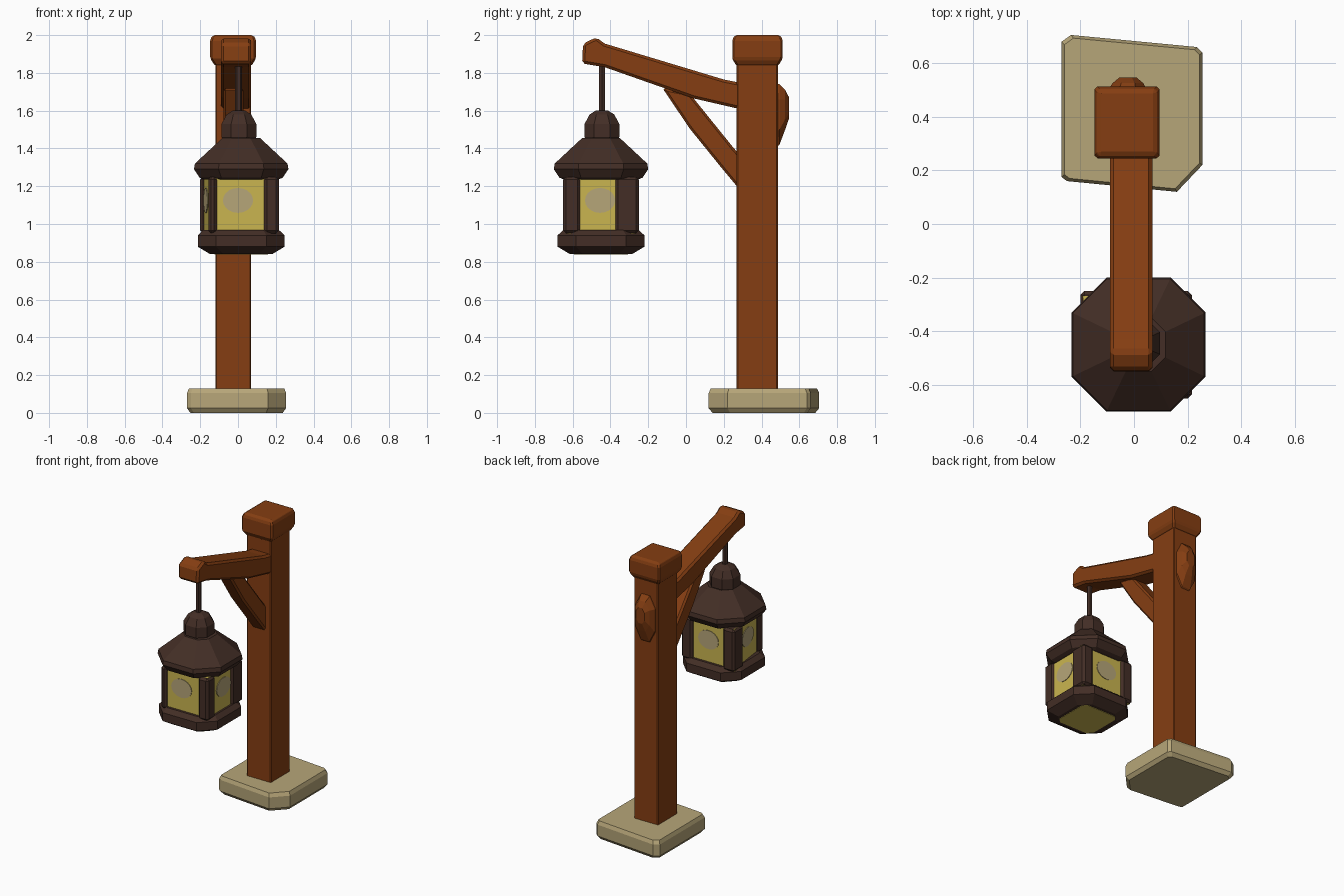
import bpy, bmesh, math
from mathutils import Vector

if "Cube" in bpy.data.objects:
    bpy.data.objects.remove(bpy.data.objects["Cube"])


def material(name, rgb):
    m = bpy.data.materials.new(name)
    m.diffuse_color = (*rgb, 1)
    m.use_nodes = True
    m.node_tree.nodes["Principled BSDF"].inputs["Base Color"].default_value = m.diffuse_color
    return m


WOOD = material("brown wood", (0.235, 0.048, 0.006))
IRON = material("dark iron", (0.056, 0.027, 0.019))
GLASS = material("yellow glass", (0.59, 0.46, 0.08))
STONE = material("pale stone", (0.47, 0.38, 0.19))


def loft(name, rings, mat, bevel=0):
    """Join rings of equal point count into a closed solid."""
    bm = bmesh.new()
    vs = [[bm.verts.new(p) for p in r] for r in rings]
    n = len(rings[0])
    for a, b in zip(vs, vs[1:]):
        for i in range(n):
            j = (i + 1) % n
            bm.faces.new((a[i], a[j], b[j], b[i]))
    bm.faces.new(vs[0])
    bm.faces.new(vs[-1])
    bmesh.ops.recalc_face_normals(bm, faces=bm.faces)
    me = bpy.data.meshes.new(name)
    bm.to_mesh(me)
    bm.free()
    me.materials.append(mat)
    ob = bpy.data.objects.new(name, me)
    bpy.context.collection.objects.link(ob)
    if bevel:
        mod = ob.modifiers.new("bevel", 'BEVEL')
        mod.width = bevel
        mod.segments = 1
        mod.limit_method = 'ANGLE'
    return ob


def rect(x0, x1, y0, y1, z, inset=0):
    x0, x1, y0, y1 = x0 + inset, x1 - inset, y0 + inset, y1 - inset
    return [(x0, y0, z), (x1, y0, z), (x1, y1, z), (x0, y1, z)]


def octagon(cx, cy, h, c, z):
    """Square of half size h with corners cut by c."""
    k = h - c
    pts = [(-k, -h), (k, -h), (h, -k), (h, k), (k, h), (-k, h), (-h, k), (-h, -k)]
    return [(cx + x, cy + y, z) for x, y in pts]


def side_profile(name, pts, x0, x1, mat, bevel):
    return loft(name, [[(x, y, z) for y, z in pts] for x in (x0, x1)], mat, bevel)


# Stone foot: uneven slab with one cut corner
slab = [(-0.25, 0.16), (0.16, 0.12), (0.255, 0.22), (0.255, 0.64), (0.235, 0.66),
        (-0.235, 0.705), (-0.27, 0.68), (-0.27, 0.175)]
mid = Vector((-0.01, 0.41))
loft("stone_foot", [[(mid.x + (x - mid.x) * s, mid.y + (y - mid.y) * s, z) for x, y in slab]
                    for z, s in ((0, 0.93), (0.025, 1), (0.105, 1), (0.13, 0.96))], STONE)

# Upright post and its flared cap
P = (-0.12, 0.07, 0.268, 0.486)
C = (-0.147, 0.095, 0.245, 0.512)
loft("post", [rect(*P, 0.1), rect(*P, 1.9)], WOOD, 0.006)
loft("post_cap", [rect(*P, 1.835), rect(*C, 1.875), rect(*C, 1.98), rect(*C, 2.0, 0.015)], WOOD, 0.01)

# Sloping arm, diagonal brace and the peg at the back
side_profile("arm", [(-0.55, 1.85), (-0.43, 1.83), (0.04, 1.665), (0.30, 1.605), (0.30, 1.745),
                     (0.2, 1.765), (-0.43, 1.955), (-0.475, 1.988), (-0.545, 1.955)],
             -0.09, 0.069, WOOD, 0.014)
side_profile("brace", [(-0.125, 1.72), (0.02, 1.505), (0.19, 1.295), (0.29, 1.175),
                       (0.29, 1.36), (0.25, 1.405), (0.02, 1.69)], -0.078, 0.03, WOOD, 0.012)


def peg_ring(y, x0, x1, z0, z1):
    xm, zc = (x1 - x0) * 0.28, (z1 - z0) * 0.25
    return [(x0, y, z0 + zc), (x0 + xm, y, z0), (x1 - xm, y, z0), (x1, y, z0 + zc),
            (x1, y, z1 - zc), (x1 - xm, y, z1), (x0 + xm, y, z1), (x0, y, z1 - zc)]


loft("back_peg", [peg_ring(0.46, -0.1, 0.05, 1.39, 1.75), peg_ring(0.495, -0.1, 0.05, 1.42, 1.74),
                  peg_ring(0.525, -0.08, 0.035, 1.5, 1.71), peg_ring(0.546, -0.055, 0.01, 1.56, 1.67)], WOOD)

# Lantern hanger, knob, roof and bottom rim
LX, LY = 0.017, -0.45
loft("hanger_rod", [[(0.003 + 0.018 * math.cos(i * math.pi / 3), -0.445 + 0.018 * math.sin(i * math.pi / 3), z)
                     for i in range(6)] for z in (1.57, 1.87)], IRON)
loft("lantern_knob", [octagon(0.005, -0.445, h, h * 0.55, z) for h, z in
                      ((0.075, 1.43), (0.092, 1.46), (0.092, 1.53), (0.065, 1.58), (0.03, 1.602))], IRON)
loft("lantern_roof", [octagon(LX, LY, h, h * 0.52, z) for h, z in
                      ((0.195, 1.235), (0.22, 1.245), (0.25, 1.29), (0.245, 1.32), (0.1, 1.455))], IRON)
loft("lantern_rim", [octagon(LX, LY, h, h * 0.42, z) for h, z in
                     ((0.165, 0.841), (0.23, 0.88), (0.23, 0.94), (0.2, 0.968))], IRON)
loft("bottom_glass", [octagon(LX, LY, 0.142, 0.03, z) for z in (0.838, 0.845)], GLASS)

# Glass body: left pane is angled a little
corners = [(-0.145, -0.632), (0.203, -0.632), (0.203, -0.268), (-0.192, -0.268)]
loft("glass_body", [[(x, y, z) for x, y in corners] for z in (0.95, 1.25)], GLASS)

# Corner posts of the lantern
for name, x0, x1, y0, y1 in (("front_left", -0.157, -0.112, -0.65, -0.56),
                             ("front_right", 0.138, 0.216, -0.65, -0.56),
                             ("back_right", 0.13, 0.216, -0.375, -0.25),
                             ("back_left", -0.2, -0.11, -0.365, -0.25)):
    loft("lantern_post_" + name, [rect(x0, x1, y0, y1, z) for z in (0.95, 1.25)], IRON, 0.015)

# Pale oval spot on every pane
spots = (("front", (0.0, -0.632), (0, -1)), ("right", (0.203, -0.455), (1, 0)),
         ("back", (0.01, -0.268), (0, 1)), ("left", (-0.1685, -0.45), (-0.992, -0.127)))
for name, c, nrm in spots:
    rings = []
    for off in (-0.003, 0.004):
        rings.append([])
        for i in range(20):
            a = i * math.tau / 20
            u = 0.08 * math.cos(a)
            rings[-1].append((c[0] + nrm[0] * off - nrm[1] * u, c[1] + nrm[1] * off + nrm[0] * u,
                              1.125 + 0.066 * math.sin(a)))
    loft("pane_spot_" + name, rings, STONE)
